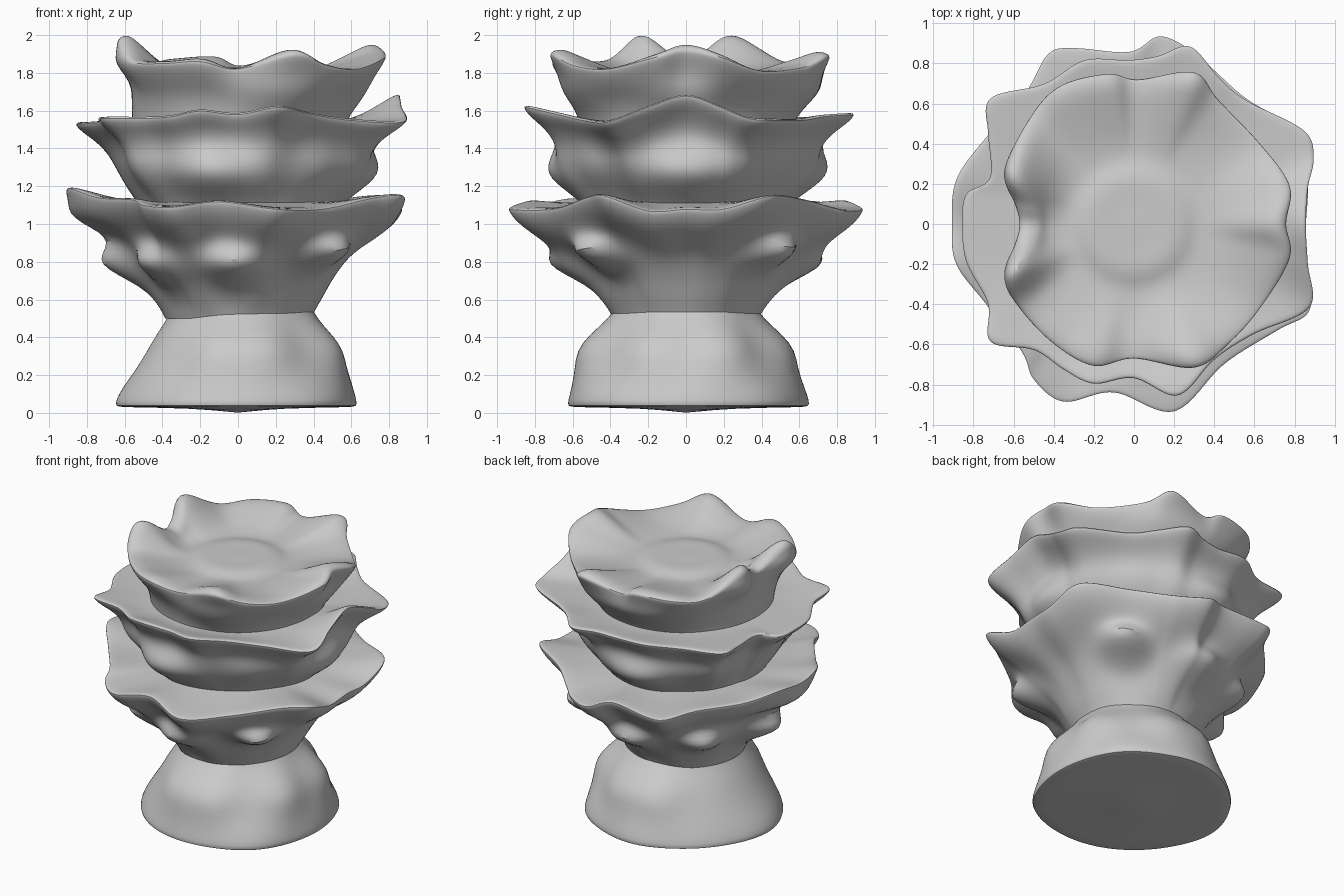
import bpy, bmesh, math
from mathutils import Vector

cube = bpy.data.objects.get("Cube")
if cube:
    bpy.data.objects.remove(cube)

stone = bpy.data.materials.new("pale_grey_stone")
stone.use_nodes = True
GREY = (0.6, 0.6, 0.6, 1)
stone.diffuse_color = GREY
stone.node_tree.nodes["Principled BSDF"].inputs["Base Color"].default_value = GREY


def closed_curve(points, steps=6):
    """Smooth closed curve through the points."""
    pts = [Vector(p) for p in points]
    n, out = len(pts), []
    for i in range(n):
        a, b, c, d = (pts[(i + k) % n] for k in (-1, 0, 1, 2))
        for s in range(steps):
            t = s / steps
            out.append(b + 0.5 * t * (c - a + t * (2 * a - 5 * b + 4 * c - d
                                                  + t * (3 * (b - c) + d - a))))
    return out


def swelling(angle, z, bumps):
    """Radial push from rounded bumps: (degrees, height, push, half width, half height)."""
    total = 0
    for deg, bz, push, width, tall in bumps:
        turn = angle - math.radians(deg)
        turn = math.atan2(math.sin(turn), math.cos(turn)) / math.radians(width)
        total += push * math.exp(-turn ** 2 - ((z - bz) / tall) ** 2)
    return total


def skin(name, rings, tip_start=None, tip_end=None):
    """Join rings of points into one smooth surface, with optional end points."""
    bm = bmesh.new()
    loops = [[bm.verts.new(p) for p in ring] for ring in rings]
    n = len(loops[0])
    for low, high in zip(loops, loops[1:]):
        for i in range(n):
            j = (i + 1) % n
            bm.faces.new((low[i], low[j], high[j], high[i]))
    for loop, tip in ((loops[0], tip_start), (loops[-1], tip_end)):
        if tip:
            v = bm.verts.new(tip)
            for i in range(n):
                bm.faces.new((loop[i], loop[(i + 1) % n], v))
    bmesh.ops.recalc_face_normals(bm, faces=bm.faces)
    mesh = bpy.data.meshes.new(name)
    bm.to_mesh(mesh)
    bm.free()
    mesh.materials.append(stone)
    obj = bpy.data.objects.new(name, mesh)
    bpy.context.collection.objects.link(obj)
    obj.modifiers.new("soften", "SUBSURF").levels = 1
    bpy.ops.object.select_all(action="DESELECT")
    obj.select_set(True)
    bpy.context.view_layer.objects.active = obj
    bpy.ops.object.shade_smooth_by_angle(angle=math.radians(60))


def tier(name, rim, neck_r, neck_z, flare, bumps, floor, top, tip=None):
    """Ruffled cup: flared outside up to the rim, then the upper surface going inward."""
    rim = [(math.atan2(p.y, p.x), math.hypot(p.x, p.y), p.z) for p in closed_curve(rim)]
    mean = sum(r for a, r, z in rim) / len(rim)
    rings = []
    for fr, fz in flare:
        ring = []
        for a, r, rim_z in rim:
            z = neck_z + (rim_z - neck_z) * fz
            rad = neck_r + (r - neck_r) * fr + swelling(a, z, bumps) * (1 - fz ** 6)
            ring.append((rad * math.cos(a), rad * math.sin(a), z))
        rings.append(ring)
    # upper surface: scale, share of the ruffle kept, lift above the floor
    for scale, keep, lift in top:
        ring = []
        for a, r, rim_z in rim:
            rad = scale * (mean + (r - mean) * min(keep, 1))
            ring.append((rad * math.cos(a), rad * math.sin(a),
                         floor + lift + (rim_z - floor) * keep))
        rings.append(ring)
    skin(name, rings, tip_end=tip)


# Foot: flared stump with one straight side and soft lumps on the others
foot_bumps = [(d, 0.34, 0.075, 19, 0.13) for d in (-105, -75, -24, 24, 75, 105)]
foot_bumps += [(d, 0.08, 0.03, 22, 0.1) for d in (-45, 45, 90, 180)]
foot_rings = []
for rad, z in ((0.22, 0.025), (0.6, 0.03), (0.625, 0.035), (0.625, 0.06), (0.6, 0.13),
               (0.55, 0.23), (0.5, 0.33), (0.455, 0.41), (0.4, 0.49), (0.37, 0.55)):
    ring = []
    for i in range(72):
        a = math.tau * i / 72
        r = rad + swelling(a, z, foot_bumps)
        ring.append((r * math.cos(a) + 0.02 * min(1, 3 * z), r * math.sin(a), z))
    foot_rings.append(ring)
skin("foot", foot_rings, tip_start=(0, 0, 0))

# Lower tier: widest ruffle with knobs underneath and one thick side lobe
lower_rim = [(.86, 0, 1.08), (.86, -.2, 1.07), (.88, -.43, 1.15), (.72, -.53, 1.14), (.45, -.7, 1.08),
             (.2, -.94, 1.08), (-.1, -.84, 1.12), (-.35, -.89, 1.09), (-.5, -.78, 1.1),
             (-.56, -.64, 1.13), (-.74, -.4, 1.14), (-.89, -.2, 1.19), (-.91, 0, 1.17),
             (-.89, .22, 1.19), (-.75, .42, 1.14), (-.54, .66, 1.12), (-.43, .85, 1.1),
             (-.3, .88, 1.1), (-.02, .86, 1.12), (.13, .94, 1.08), (.3, .86, 1.07),
             (.4, .77, 1.09), (.57, .62, 1.13), (.84, .45, 1.15), (.87, .2, 1.08)]
knobs = [(d, 0.79, 0.19, 15, 0.1) for d in (-93, 93, 180, 135, -135)]
knobs += [(d, 0.85, 0.23, 13, 0.08) for d in (-45, 45)]
knobs += [(180, 1.04, 0.09, 20, 0.07)]
tier("lower_tier", lower_rim, 0.385, 0.5,
     ((0, 0), (.05, .08), (.11, .16), (.17, .25), (.23, .34), (.3, .43), (.37, .51), (.47, .6),
      (.6, .68), (.73, .75), (.86, .83), (.95, .91), (.99, .97), (1, 1)), knobs, 1.09,
     ((.985, 1, .005), (.93, .85, .01), (.8, .5, .01), (.65, .1, .02), (.53, 0, .03)))

# Middle tier: raised lobe on one side, rounded swellings below the rim
middle_rim = [(.86, 0, 1.68), (.87, -.2, 1.62), (.88, -.42, 1.54), (.6, -.55, 1.55), (.4, -.68, 1.58),
              (.22, -.86, 1.62), (0, -.77, 1.58), (-.2, -.8, 1.6), (-.35, -.73, 1.57),
              (-.5, -.63, 1.56), (-.72, -.59, 1.56), (-.73, -.4, 1.54), (-.84, -.19, 1.53),
              (-.86, 0, 1.53), (-.84, .15, 1.53), (-.72, .23, 1.54), (-.73, .45, 1.55),
              (-.72, .63, 1.56), (-.45, .7, 1.55), (-.25, .82, 1.57), (-.03, .82, 1.56),
              (.12, .84, 1.57), (.28, .89, 1.58), (.42, .74, 1.57), (.56, .62, 1.55),
              (.85, .47, 1.55), (.9, .33, 1.56), (.87, .18, 1.62)]
swells = [(d, 1.27, 0.14, 22, 0.13) for d in (0, -100, 97)]
swells += [(d, 1.3, 0.05, 18, 0.12) for d in (140, -140, 48, -48)]
tier("middle_tier", middle_rim, 0.52, 1.09,
     ((0, 0), (.08, .1), (.17, .2), (.25, .3), (.32, .4), (.4, .51), (.48, .62), (.59, .72),
      (.74, .82), (.89, .9), (.97, .96), (1, 1)), swells, 1.53,
     ((.985, 1, .01), (.93, .85, .01), (.82, .45, .01), (.7, .1, .01), (.58, 0, .02)))

# Upper tier: thick lobes around a shallow bowl with a low central dome
upper_rim = [(.76, 0, 1.92), (.78, -.17, 1.88), (.63, -.42, 1.82), (.47, -.6, 1.84), (.3, -.72, 1.9),
             (0, -.67, 1.82), (-.2, -.71, 1.86), (-.4, -.6, 1.85), (-.57, -.42, 1.86),
             (-.64, -.26, 1.96), (-.59, -.1, 1.89), (-.57, 0, 1.86), (-.59, .1, 1.89),
             (-.64, .27, 1.96), (-.52, .53, 1.85), (-.37, .69, 1.86), (-.13, .75, 1.87),
             (.02, .72, 1.83), (.3, .76, 1.89), (.42, .62, 1.83), (.63, .4, 1.81), (.78, .19, 1.88)]
tier("upper_tier", upper_rim, 0.56, 1.51,
     ((0, 0), (.06, .18), (.16, .35), (.3, .5), (.5, .63), (.72, .76), (.9, .88), (.98, .96), (1, 1)),
     [(d, 1.69, 0.07, 24, 0.1) for d in (0, -65, 68, 105)]
     + [(d, 1.86, 0.06, 12, 0.07) for d in (157, -157)], 1.8,
     ((.98, 1.2, 0), (.91, 1.3, 0), (.82, 1, 0), (.72, .65, 0), (.62, .3, 0),
      (.52, .08, 0), (.43, 0, 0), (.35, 0, .025), (.26, 0, .03), (.14, 0, .025)),
     tip=(0, 0, 1.83))
